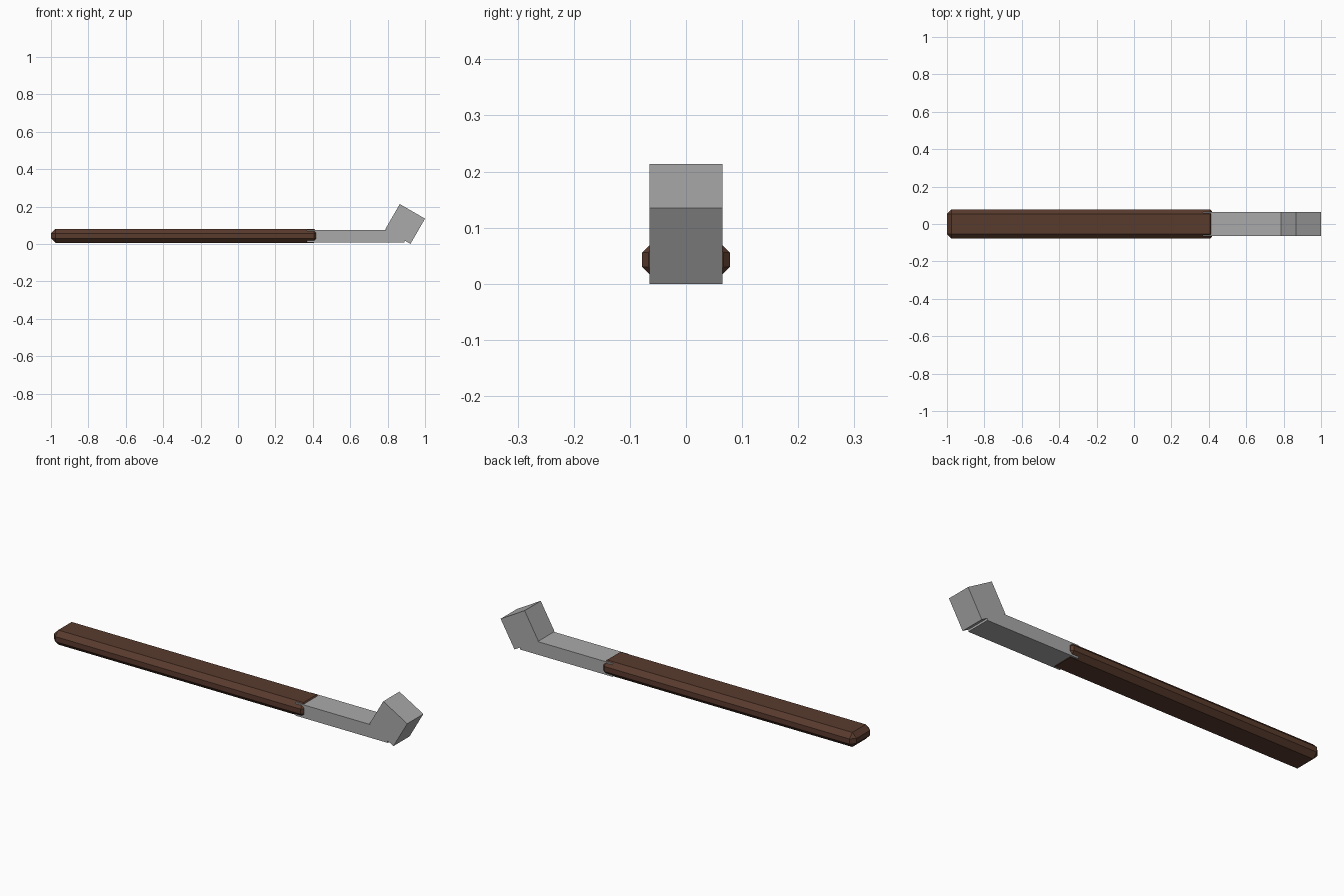
import bpy
import bmesh
import math
from mathutils import Matrix

cube = bpy.data.objects.get("Cube")
if cube:
    bpy.data.objects.remove(cube, do_unlink=True)


def material(name, color):
    mat = bpy.data.materials.new(name)
    mat.use_nodes = True
    mat.diffuse_color = color
    node = next(n for n in mat.node_tree.nodes if n.type == 'BSDF_PRINCIPLED')
    node.inputs["Base Color"].default_value = color
    return mat


def finish(name, bm, mat):
    bmesh.ops.recalc_face_normals(bm, faces=bm.faces)
    mesh = bpy.data.meshes.new(name)
    bm.to_mesh(mesh)
    bm.free()
    mesh.materials.append(mat)
    obj = bpy.data.objects.new(name, mesh)
    bpy.context.collection.objects.link(obj)
    return obj


def box(name, center, size, mat, tilt=0.0):
    bm = bmesh.new()
    bmesh.ops.create_cube(bm, size=1)
    turn = Matrix.Rotation(math.radians(tilt), 4, 'Y')
    bm.transform(Matrix.Translation(center) @ turn @ Matrix.Diagonal((*size, 1)))
    return finish(name, bm, mat)


steel = material("grey steel", (0.40, 0.40, 0.40, 1))
wood = material("dark brown wood", (0.10, 0.043, 0.026, 1))

# Handle: chamfered grip, hulled from cross-sections along x
HALF_Y, HALF_Z, MID_Z, CUT = 0.078, 0.037, 0.043, 0.024


def section(bm, x, inset):
    y, z = HALF_Y - inset, HALF_Z - inset
    c = CUT - inset
    points = {(y, z - c), (y - c, z)}
    for sy in (-1, 1):
        for sz in (-1, 1):
            for py, pz in points:
                bm.verts.new((x, sy * py, MID_Z + sz * pz))


bm = bmesh.new()
for x, inset in ((-1, CUT), (-0.976, 0), (0.407, 0), (0.418, 0.011)):
    section(bm, x, inset)
bmesh.ops.remove_doubles(bm, verts=bm.verts, dist=0.0005)
bmesh.ops.convex_hull(bm, input=bm.verts)
bmesh.ops.dissolve_limit(bm, angle_limit=math.radians(1), verts=bm.verts, edges=bm.edges)
finish("handle", bm, wood)

# Flat steel shank, its rear end seated in the handle
box("shank", (0.63, 0, 0.0415), (0.52, 0.13, 0.067), steel)

# Square tilted head
box("head", (0.8935, 0, 0.1065), (0.156, 0.13, 0.156), steel, tilt=30)
